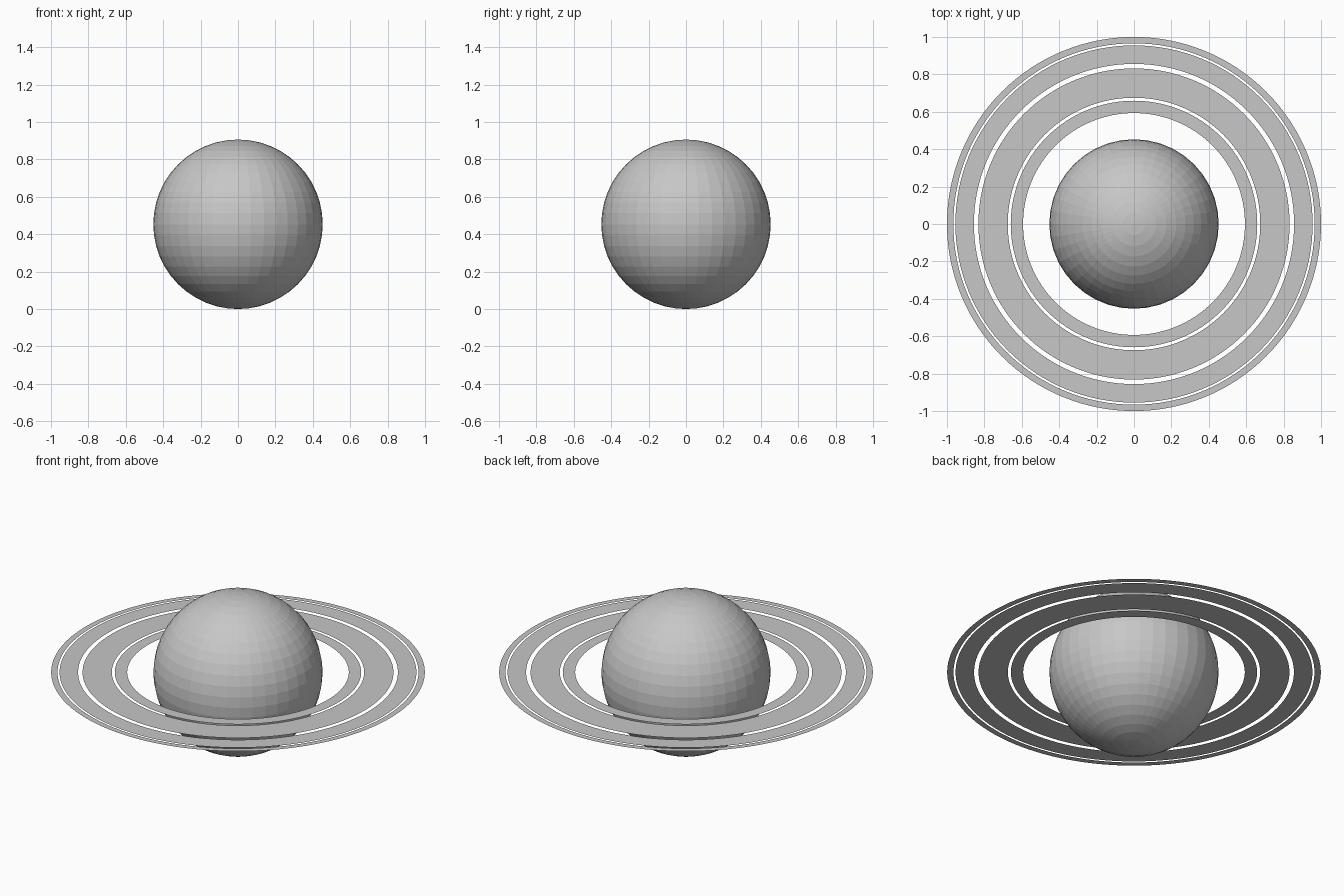
import bpy, bmesh, math

if "Cube" in bpy.data.objects:
    bpy.data.objects.remove(bpy.data.objects["Cube"])

R = 0.453          # planet radius, also height of the ring plane
SEG = 128

grey = bpy.data.materials.new("light_grey")
grey.diffuse_color = (0.57, 0.57, 0.57, 1)
grey.use_nodes = True
grey.node_tree.nodes["Principled BSDF"].inputs["Base Color"].default_value = grey.diffuse_color


def add_object(name, bm):
    mesh = bpy.data.meshes.new(name)
    bm.to_mesh(mesh)
    bm.free()
    mesh.materials.append(grey)
    obj = bpy.data.objects.new(name, mesh)
    obj.location.z = R
    bpy.context.collection.objects.link(obj)
    return obj


# planet: flat-faced ball standing on the ground plane
bm = bmesh.new()
bmesh.ops.create_uvsphere(bm, u_segments=40, v_segments=24, radius=R)
add_object("planet", bm)


# flat rings: paper-thin annuli facing up
def ring(name, inner, outer):
    bm = bmesh.new()
    loops = []
    for r in (inner, outer):
        loops.append([bm.verts.new((r * math.cos(2 * math.pi * i / SEG),
                                    r * math.sin(2 * math.pi * i / SEG), 0))
                      for i in range(SEG)])
    a, b = loops
    for i in range(SEG):
        j = (i + 1) % SEG
        bm.faces.new((a[i], b[i], b[j], a[j]))
    add_object(name, bm)


ring("inner_ring", 0.593, 0.659)
ring("broad_ring", 0.675, 0.832)
ring("middle_ring", 0.856, 0.955)
ring("outer_ring", 0.966, 1.0)
